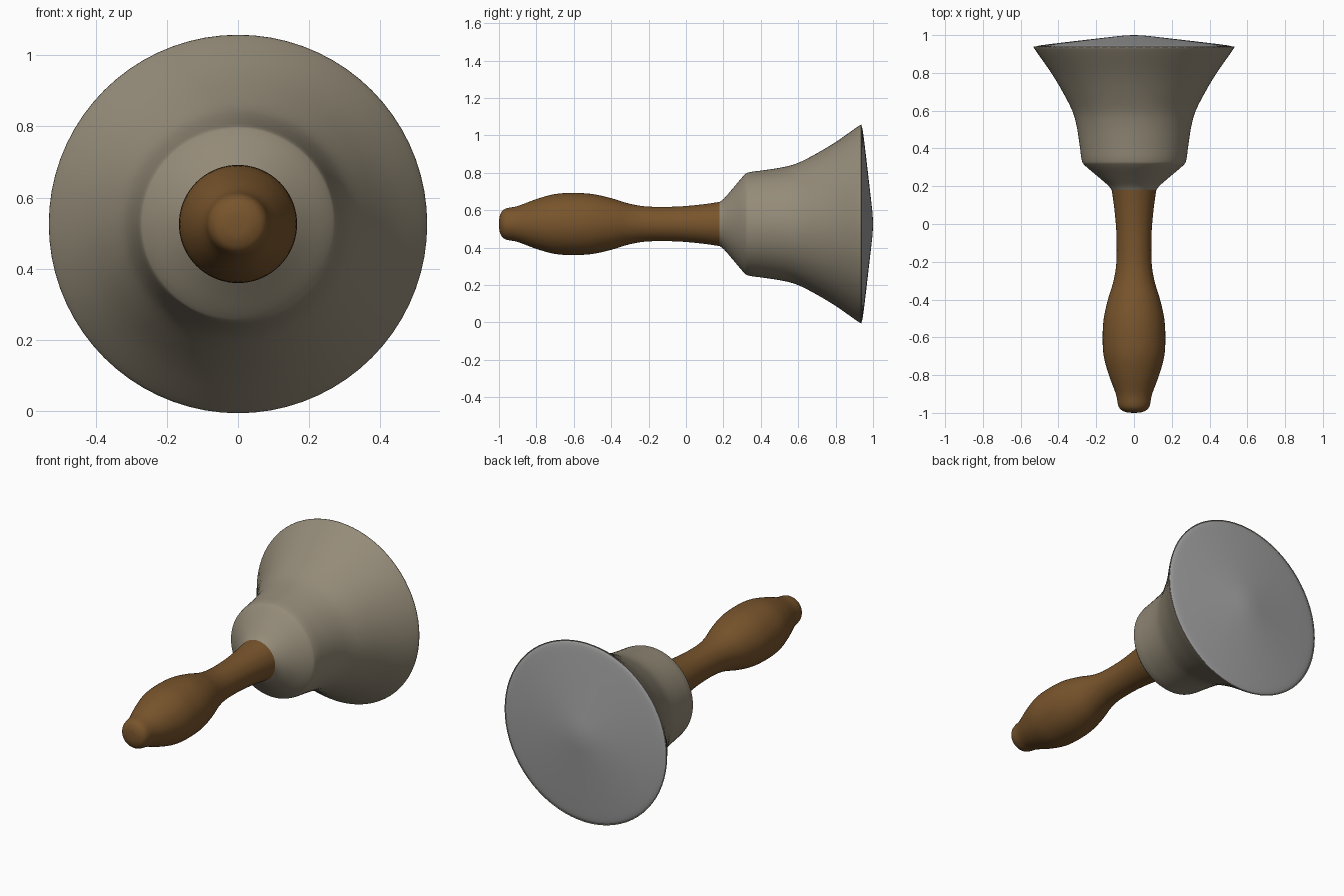
import bpy, bmesh, math
from mathutils import Vector

if "Cube" in bpy.data.objects:
    bpy.data.objects.remove(bpy.data.objects["Cube"])

AXIS_Z = 0.526
SIDES = 72


def smooth_profile(pts, steps=5):
    # Catmull-Rom curve through the (y, radius) points
    p = [Vector(q) for q in pts]
    p = [p[0]] + p + [p[-1]]
    out = []
    for a, b, c, d in zip(p, p[1:], p[2:], p[3:]):
        for i in range(steps):
            t = i / steps
            out.append(0.5 * (2 * b + (c - a) * t + (2 * a - 5 * b + 4 * c - d) * t ** 2
                              + (3 * b - a - 3 * c + d) * t ** 3))
    return out + [p[-1]]


def lathe(name, pts, colour=None):
    # Turn a profile round the bell's long (y) axis
    bm = bmesh.new()
    verts = [bm.verts.new((max(r, 0), y, 0)) for y, r in smooth_profile(pts)]
    edges = [bm.edges.new(e) for e in zip(verts, verts[1:])]
    bmesh.ops.spin(bm, geom=verts + edges, cent=(0, 0, 0), axis=(0, 1, 0),
                   angle=math.tau, steps=SIDES, use_duplicate=False)
    bmesh.ops.remove_doubles(bm, verts=bm.verts, dist=0.0003)
    bmesh.ops.recalc_face_normals(bm, faces=bm.faces)
    # Open shells: make sure faces point away from the point inside the bell
    f = max(bm.faces, key=lambda f: f.calc_area())
    if f.normal.dot(f.calc_center_median() - Vector((0, 0.5 if pts[-1][0] > 0.2 else -0.5, 0))) < 0:
        bmesh.ops.reverse_faces(bm, faces=bm.faces)
    me = bpy.data.meshes.new(name)
    bm.to_mesh(me)
    bm.free()
    ob = bpy.data.objects.new(name, me)
    ob.location.z = AXIS_Z
    bpy.context.collection.objects.link(ob)
    me.shade_smooth()
    if colour:
        mat = bpy.data.materials.new(name + "_colour")
        mat.diffuse_color = (*colour, 1)
        mat.use_nodes = True
        mat.node_tree.nodes["Principled BSDF"].inputs["Base Color"].default_value = mat.diffuse_color
        me.materials.append(mat)
    return ob


# Turned wooden handle
lathe("handle", [(-1, 0), (-0.995, 0.045), (-0.97, 0.08), (-0.9, 0.096), (-0.8, 0.133),
                 (-0.7, 0.16), (-0.6, 0.166), (-0.5, 0.16), (-0.4, 0.138), (-0.3, 0.108),
                 (-0.2, 0.093), (-0.05, 0.093), (0.08, 0.104), (0.18, 0.118)],
      (0.19, 0.09, 0.025))

# Flared metal bell with shoulder
lathe("bell", [(0.18, 0.118), (0.205, 0.138), (0.25, 0.19), (0.31, 0.26), (0.34, 0.277),
               (0.42, 0.288), (0.52, 0.304), (0.6, 0.327), (0.7, 0.378), (0.8, 0.438),
               (0.925, 0.525), (0.937, 0.526)],
      (0.3, 0.26, 0.19))

# Shallow closed mouth of the bell
lathe("mouth_cover", [(0.937, 0.526), (0.945, 0.5), (0.958, 0.4), (0.972, 0.28),
                      (0.987, 0.15), (0.997, 0.06), (1, 0)],
      (0.36, 0.36, 0.36))
